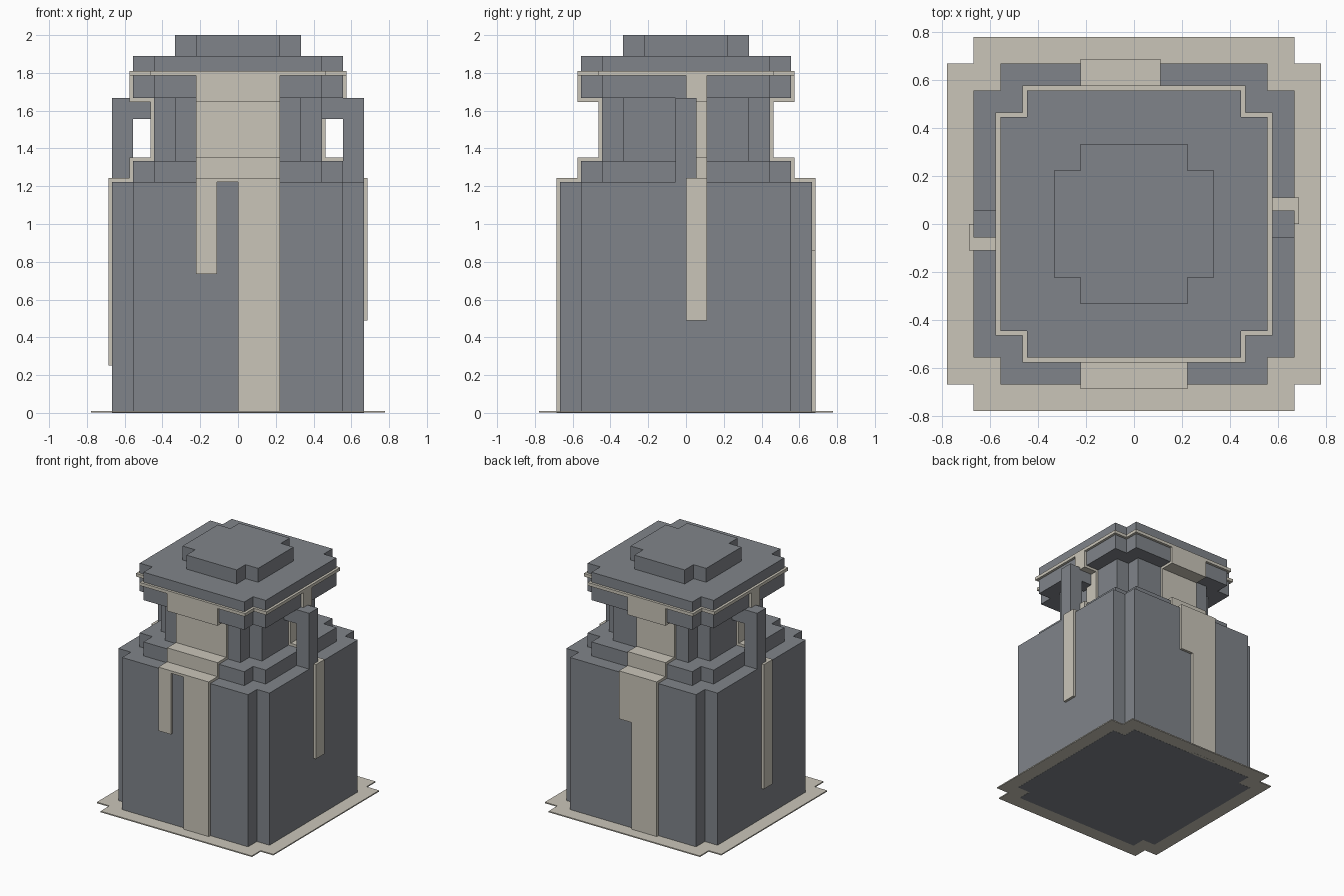
import bpy
from math import radians
from mathutils import Matrix

cube = bpy.data.objects.get("Cube")
if cube:
    bpy.data.objects.remove(cube, do_unlink=True)

U = 1 / 9      # block size
T = 0.02       # thickness of the pale coating


def make_material(name, rgb):
    mat = bpy.data.materials.new(name)
    mat.use_nodes = True
    mat.diffuse_color = (*rgb, 1)
    mat.node_tree.nodes["Principled BSDF"].inputs["Base Color"].default_value = (*rgb, 1)
    return mat


GREY = make_material("slate grey", (0.216, 0.231, 0.254))
CREAM = make_material("pale cream", (0.59, 0.56, 0.485))


def prism(name, outline, offset, mat, matrix=Matrix()):
    """Sweep a closed outline of 3D points along an offset."""
    n = len(outline)
    verts = [tuple(p) for p in outline]
    verts += [tuple(a + b for a, b in zip(p, offset)) for p in outline]
    faces = [tuple(reversed(range(n))), tuple(range(n, 2 * n))]
    faces += [(i, (i + 1) % n, n + (i + 1) % n, n + i) for i in range(n)]
    mesh = bpy.data.meshes.new(name)
    mesh.from_pydata(verts, [], faces)
    mesh.transform(matrix)
    mesh.materials.append(mat)
    obj = bpy.data.objects.new(name, mesh)
    bpy.context.collection.objects.link(obj)
    return obj


def notched_slab(name, half, z0, z1, mat, notch=U):
    """Square slab with a square notch cut from each corner."""
    c = half - notch
    corner = [(half, -c), (half, c), (c, c)]
    pts = []
    for _ in range(4):
        pts += [(x, y, z0) for x, y in corner]
        corner = [(-y, x) for x, y in corner]
    return prism(name, pts, (0, 0, z1 - z0), mat)


# Jar body, neck and lid
notched_slab("body", 6 * U, 0, 11 * U, GREY)
notched_slab("shoulder", 5 * U, 11 * U, 12 * U, GREY)
notched_slab("neck", 4 * U, 12 * U, 15 * U, GREY)
notched_slab("lid", 5 * U, 15 * U, 17 * U, GREY)
notched_slab("lid_knob", 3 * U, 17 * U, 2, GREY)

# Pale ground pool and lid seam
notched_slab("pool", 7 * U, 0.001, 0.01, CREAM)
notched_slab("lid_seam", 5 * U + T, 1.785, 1.81, CREAM)

# Side handles
handle = [(4 * U, 14 * U), (5 * U, 14 * U), (5 * U, 11 * U),
          (6 * U, 11 * U), (6 * U, 15 * U), (4 * U, 15 * U)]
for side, turn in (("left", 0), ("right", 180)):
    prism(side + "_handle", [(x, U / 2, z) for x, z in handle], (0, -U, 0), GREY,
          Matrix.Rotation(radians(turn), 4, "Z"))

# Spilled coating: a film over the steps, then runs down the body
inner = [(5 * U, 1.785), (5 * U, 15 * U), (4 * U, 15 * U), (4 * U, 12 * U),
         (5 * U, 12 * U), (5 * U, 11 * U), (6 * U, 11 * U)]
outer = [(5 * U + T, 1.785), (5 * U + T, 15 * U - T), (4 * U + T, 15 * U - T),
         (4 * U + T, 12 * U + T), (5 * U + T, 12 * U + T), (5 * U + T, 11 * U + T),
         (6 * U + T, 11 * U + T), (6 * U + T, 11 * U)]
film = outer + inner[::-1]

spills = [("front", 0, -2, 2, [(0, 2, 0), (-2, -1, 0.735)]),
          ("back", 180, -1, 2, [(0, 2, 0), (-1, 0, 0.86)]),
          ("left", 90, 0, 1, [(0, 1, 0.49)]),
          ("right", -90, 0, 1, [(0, 1, 0.25)])]
for side, turn, a, b, runs in spills:
    rot = Matrix.Rotation(radians(turn), 4, "Z")
    prism(side + "_film", [(a * U, -d, z) for d, z in film], ((b - a) * U, 0, 0), CREAM, rot)
    for i, (c, e, low) in enumerate(runs):
        strip = [(6 * U + T, 11 * U), (6 * U + T, low), (6 * U, low), (6 * U, 11 * U)]
        prism(f"{side}_drip_{i + 1}", [(c * U, -d, z) for d, z in strip],
              ((e - c) * U, 0, 0), CREAM, rot)

# Make every face point outwards
import bmesh
for obj in bpy.context.collection.objects:
    if obj.type == "MESH" and obj.data.materials and obj.data.materials[0] in (GREY, CREAM):
        bm = bmesh.new()
        bm.from_mesh(obj.data)
        bmesh.ops.recalc_face_normals(bm, faces=bm.faces)
        bm.to_mesh(obj.data)
        bm.free()
